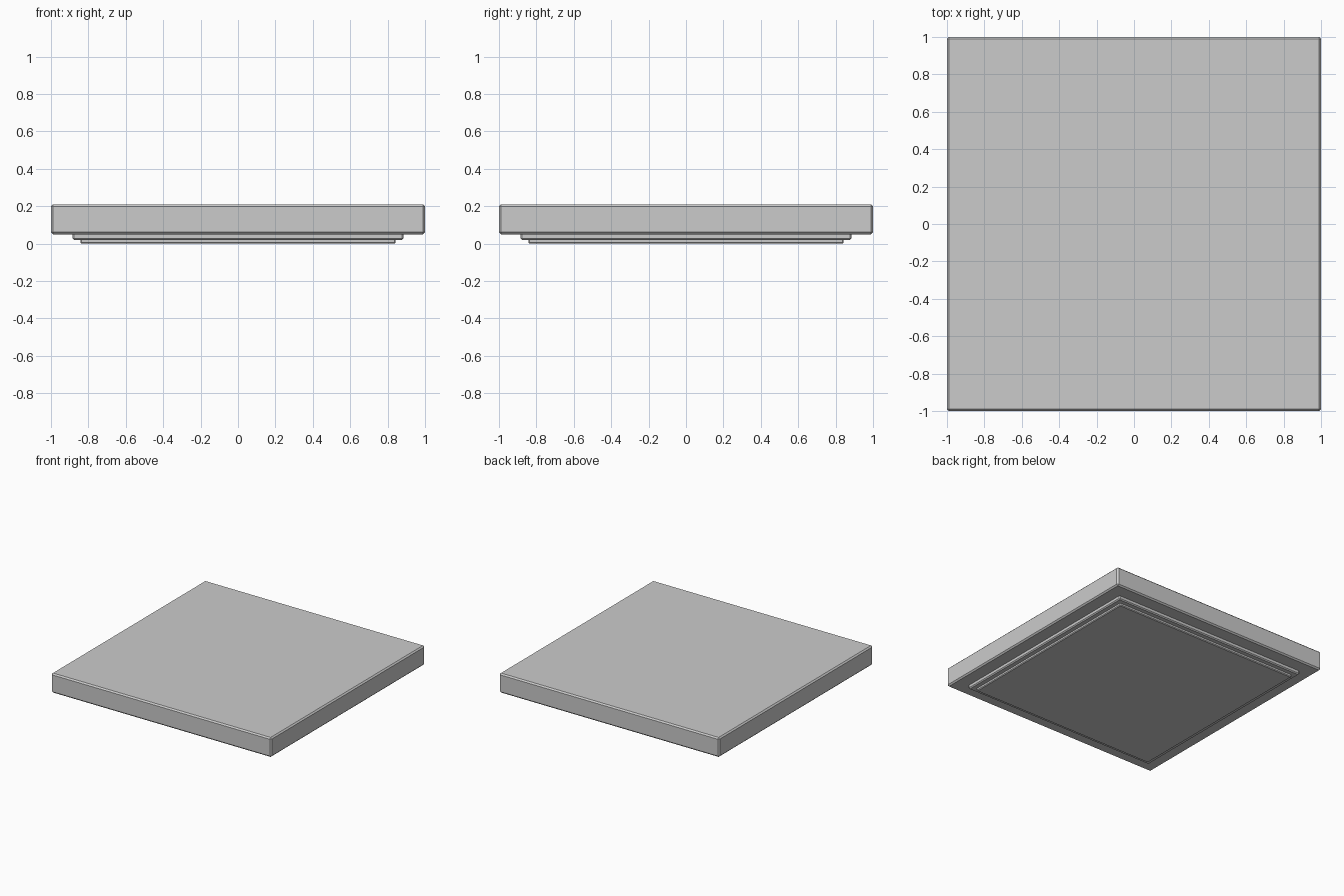
import bpy

if "Cube" in bpy.data.objects:
    bpy.data.objects.remove(bpy.data.objects["Cube"])


def plate(name, half, z0, z1, chamfer, segments=1):
    """Square plate with softened edges."""
    bpy.ops.mesh.primitive_cube_add(size=1, location=(0, 0, (z0 + z1) / 2))
    ob = bpy.context.object
    ob.name = name
    ob.scale = (half * 2, half * 2, z1 - z0)
    bpy.ops.object.transform_apply(location=False, rotation=False, scale=True)
    mod = ob.modifiers.new("edge_chamfer", 'BEVEL')
    mod.width = chamfer
    mod.segments = segments
    return ob


# Main slab with thin chamfered edges
plate("slab", 1.0, 0.05, 0.21, 0.011)

# Stepped foot under the slab; hidden tops overlap the part above
plate("upper_step", 0.885, 0.02, 0.058, 0.008)
plate("lower_step", 0.842, 0.0, 0.028, 0.006)
